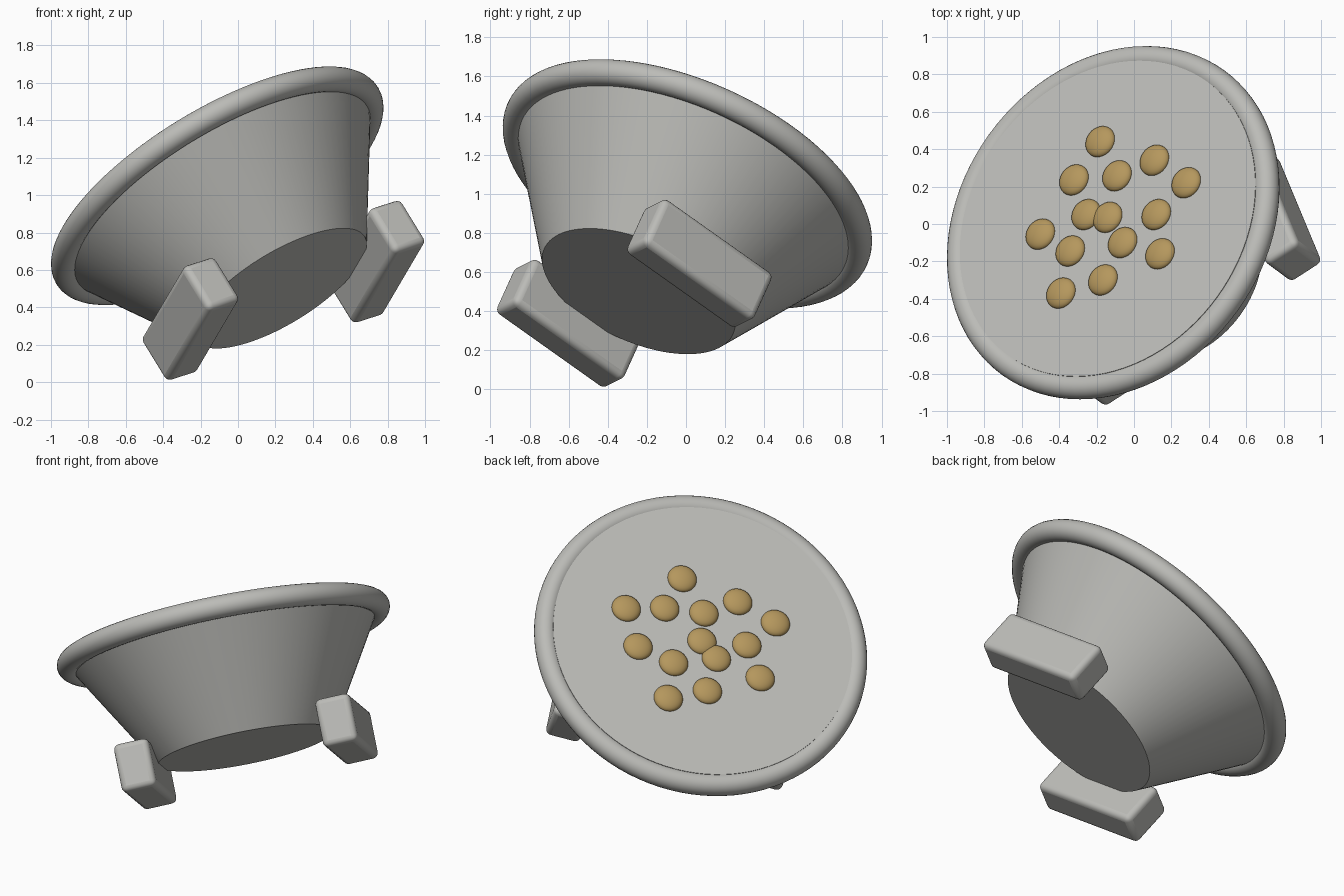
import bpy
from math import radians
from mathutils import Matrix, Vector

default_cube = bpy.data.objects.get("Cube")
if default_cube:
    bpy.data.objects.remove(default_cube)


def make_material(name, colour):
    mat = bpy.data.materials.new(name)
    mat.use_nodes = True
    mat.diffuse_color = (*colour, 1)
    mat.node_tree.nodes["Principled BSDF"].inputs["Base Color"].default_value = (*colour, 1)
    return mat


grey = make_material("warm grey", (0.5, 0.5, 0.475))
tan = make_material("seed tan", (0.46, 0.31, 0.11))

# Tilted frame of the whole bowl: axis points out of the rim, legs run along "along"
axis = Vector((-0.487, 0.361, 0.795)).normalized()
along = Vector((-0.33, 0.778, -0.535))
along = (along - axis * along.dot(axis)).normalized()
across = along.cross(axis)
rim_centre = Vector((-0.111, 0.007, 1.05))
frame = Matrix.Translation(rim_centre) @ Matrix((across, along, axis)).transposed().to_4x4()

RIM_RADIUS, TUBE = 0.94, 0.068
BASE_RADIUS, DEPTH = 0.53, 0.69
FILL_RADIUS, FILL_HEIGHT = 0.905, 0.062


def finish(name, mat, position, scale=(1, 1, 1)):
    """Name, colour, smooth and place the newest object in the tilted frame."""
    obj = bpy.context.object
    obj.name = obj.data.name = name
    obj.data.transform(Matrix.Diagonal((*scale, 1)))
    obj.data.materials.append(mat)
    bpy.ops.object.shade_smooth_by_angle(angle=radians(35))
    obj.matrix_world = frame @ Matrix.Translation(position)
    return obj


# Tapered bowl body
bpy.ops.mesh.primitive_cone_add(vertices=96, radius1=BASE_RADIUS, radius2=RIM_RADIUS, depth=DEPTH)
finish("bowl_body", grey, (0, 0, -DEPTH / 2))

# Rolled rim
bpy.ops.mesh.primitive_torus_add(major_radius=RIM_RADIUS, minor_radius=TUBE,
                                 major_segments=96, minor_segments=24)
finish("bowl_rim", grey, (0, 0, 0))

# Flat filling surface
bpy.ops.mesh.primitive_cylinder_add(vertices=96, radius=FILL_RADIUS, depth=FILL_HEIGHT)
finish("filling", grey, (0, 0, FILL_HEIGHT / 2))

# Two rounded block feet
for side, name in ((1, "foot_left"), (-1, "foot_right")):
    bpy.ops.mesh.primitive_cube_add(size=2)
    foot = finish(name, grey, (side * 0.618, side * 0.013 - 0.017, -0.715), (0.107, 0.365, 0.148))
    bevel = foot.modifiers.new("rounding", "BEVEL")
    bevel.width = 0.035
    bevel.segments = 4

# Scattered seeds, given by plan position and dropped onto the filling
fill_point = rim_centre + axis * FILL_HEIGHT
seed_plan = ((-.18, .44), (.11, .34), (-.32, .235), (-.09, .257), (.28, .22), (-.255, .05), (-.14, .035),
             (.12, .05), (-.5, -.055), (-.34, -.145), (-.06, -.1), (.14, -.16), (-.39, -.37), (-.165, -.3))
to_local = frame.inverted()
for number, (x, y) in enumerate(seed_plan, 1):
    offset = Vector((x, y, fill_point.z)) - fill_point
    drop = offset.dot(axis) / axis.z
    spot = to_local @ Vector((x, y, fill_point.z - drop))
    bpy.ops.mesh.primitive_uv_sphere_add(segments=32, ring_count=16, radius=0.088)
    finish(f"seed_{number}", tan, spot, (1, 1, 0.45))
